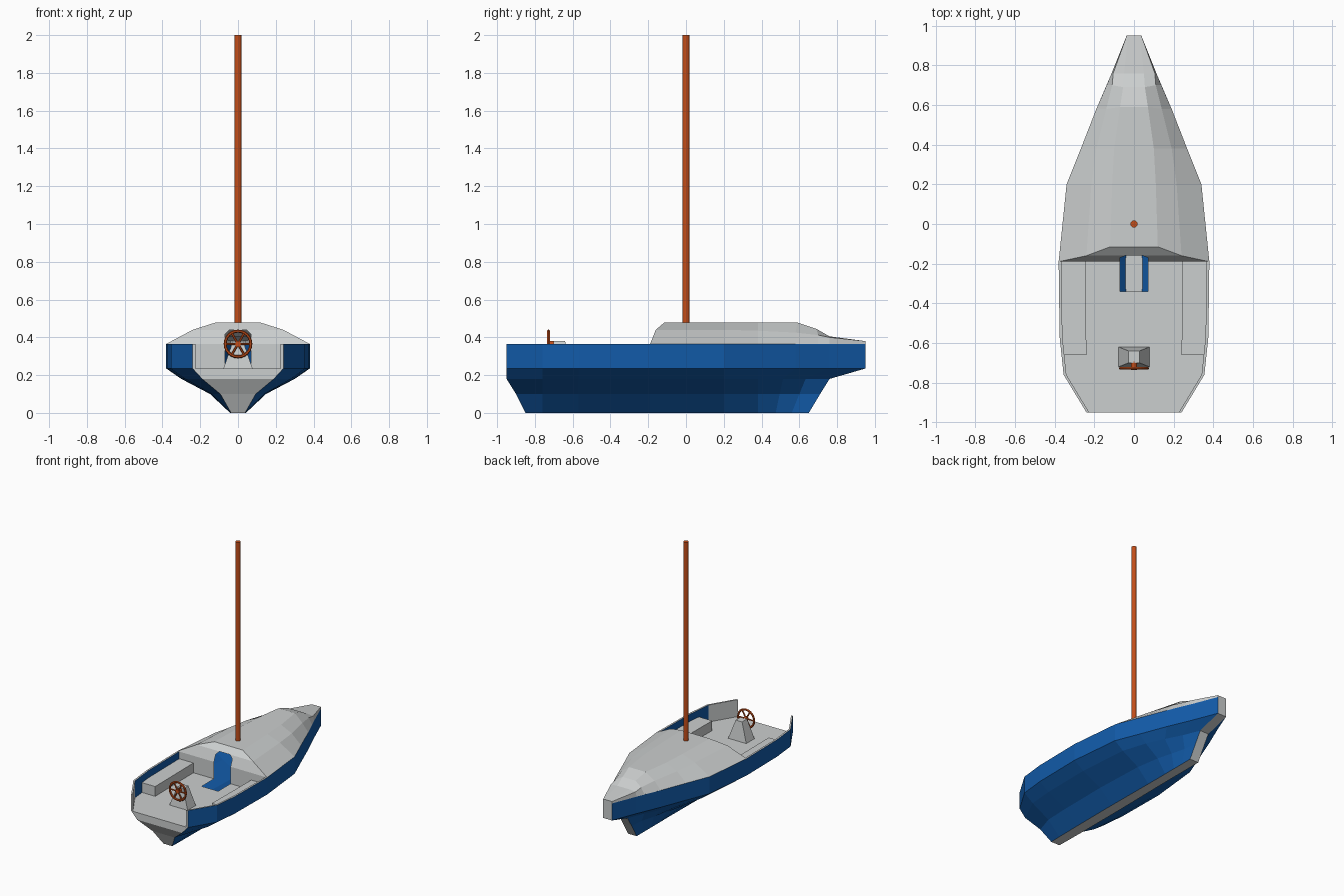
import bpy, bmesh, math
from mathutils import Vector

if "Cube" in bpy.data.objects:
    bpy.data.objects.remove(bpy.data.objects["Cube"])


def material(name, rgb):
    m = bpy.data.materials.new(name)
    m.diffuse_color = (*rgb, 1)
    m.use_nodes = True
    m.node_tree.nodes["Principled BSDF"].inputs["Base Color"].default_value = m.diffuse_color
    return m


GREY = material("light grey", (0.60, 0.62, 0.62))
BLUE = material("hull blue", (0.006, 0.105, 0.40))
RUST = material("rust orange", (0.54, 0.075, 0.01))
FLOOR, RAIL = 0.235, 0.365
# station position along the boat and half width at the rail
STATIONS = [(-.95, .24), (-.76, .355), (-.57, .375), (-.19, .38), (.2, .34),
            (.38, .268), (.58, .19), (.76, .113), (.95, .037)]


def make(name, faces, mats):
    """faces: list of (points, material index)"""
    bm = bmesh.new()
    for pts, mi in faces:
        f = bm.faces.new([bm.verts.new(p) for p in pts])
        f.material_index = mi
    bmesh.ops.remove_doubles(bm, verts=bm.verts, dist=1e-4)
    bmesh.ops.recalc_face_normals(bm, faces=bm.faces)
    me = bpy.data.meshes.new(name)
    bm.to_mesh(me)
    bm.free()
    for m in mats:
        me.materials.append(m)
    ob = bpy.data.objects.new(name, me)
    bpy.context.collection.objects.link(ob)
    return ob


def flip(p):
    return (-p[0], p[1], p[2])


def both(faces):
    return faces + [([flip(p) for p in reversed(pts)], mi) for pts, mi in faces]


def strip(a, b, mi):
    return [([a[i], a[i + 1], b[i + 1], b[i]], mi) for i in range(len(a) - 1)]


# hull shell: blue sides, grey transom, keel and stem strip
# level: height, width factor, sternmost y, bowmost y
LEVELS = [(0, .11, -.85, .65), (.10, .39, -.90, .71), (.18, .79, -.95, .76),
          (FLOOR, 1, -.95, .95), (RAIL, 1, -.95, .95)]


def level_row(z, k, y0, y1):
    row = []
    for y, w in STATIONS:
        if y > .38:
            y = .38 + (y - .38) / .57 * (y1 - .38)
        row.append((max(.037, w * k), max(y, y0), z))
    return row


rows = [level_row(*lv) for lv in LEVELS]
hull = []
for a, b in zip(rows, rows[1:]):
    hull += both(strip(a, b, 0))
    hull.append(([a[-1], b[-1], flip(b[-1]), flip(a[-1])], 1))
    if b[0][2] <= FLOOR:
        hull.append(([a[0], b[0], flip(b[0]), flip(a[0])], 1))
hull += strip(rows[0], [flip(p) for p in rows[0]], 1)
make("hull", hull, [BLUE, GREY])

# bulwark lining around the cockpit: blue inside, grey at the stern and rim
side = STATIONS[:4]
inner = [(w - .014, y) for y, w in side]
low = [(x, y, FLOOR) for x, y in inner]
top = [(x, y, RAIL) for x, y in inner]
rim = [(w, y, RAIL) for y, w in side]
lining = strip(low, top, 0) + strip(top, rim, 1)
lining[0] = (lining[0][0], 1)
lining.append(([low[0], top[0], rim[0], (.24, -.95, FLOOR)], 1))
make("bulwark_lining", both(lining), [BLUE, GREY])

# cockpit floor with the companionway opening
D = .07
ys = side[:3] + [(-.34, .378), side[3]]
edge = [(w, y, FLOOR) for y, w in ys]
mid = [(D, y, FLOOR) for y, w in ys]
floor = both(strip(edge, mid, 0)) + strip(mid[:4], [flip(p) for p in mid[:4]], 0)
make("cockpit_floor", floor, [GREY])

# cabin roof, lofted through sections: base, shoulder, crown
SECTIONS = [((.38, -.19, RAIL), (.24, -.16, .44), (.12, -.115, .478)),
            ((.34, .2, RAIL), (.215, .2, .44), (.11, .2, .478)),
            ((.268, .38, RAIL), (.19, .38, .435), (.10, .38, .478)),
            ((.19, .58, RAIL), (.14, .58, .425), (.07, .59, .478)),
            ((.138, .70, RAIL), (.11, .70, .412), (.055, .69, .445)),
            ((.113, .76, RAIL), (.105, .76, .40), (.05, .76, .405)),
            ((.037, .95, RAIL), (.037, .95, .38), (.03, .95, .38))]
base, shoulder, crown = [list(r) for r in zip(*SECTIONS)]
half = strip(base, shoulder, 0) + strip(shoulder, crown, 0)
# bulkhead beside the doorway, with chamfered upper corners
half += [([(.38, -.19, FLOOR), (D, -.19, FLOOR), (D, -.19, RAIL), base[0]], 0),
         ([base[0], (D, -.19, RAIL), (D, -.16, .44), shoulder[0]], 0),
         ([(D, -.17, .415), (D, -.16, .44), (.045, -.16, .44)], 0)]
cabin = both(half) + strip(crown, [flip(p) for p in crown], 0)
cabin.append(([shoulder[0], crown[0], flip(crown[0]), flip(shoulder[0])], 0))
cabin.append(([base[-1], shoulder[-1], flip(shoulder[-1]), flip(base[-1])], 0))
make("cabin", cabin, [GREY])

# benches along the cockpit sides
BZ = .31
plan = [(.24, -.66), (.354, -.66), (.361, -.57), (.366, -.19), (.245, -.19)]
lo = [(x, y, FLOOR) for x, y in plan]
hi = [(x, y, BZ) for x, y in plan]
bench = strip(lo + lo[:1], hi + hi[:1], 0) + [(hi, 0)]
make("benches", both(bench), [GREY])

# steering pedestal
def ring(x, y0, y1, z):
    return [(-x, y0, z), (x, y0, z), (x, y1, z), (-x, y1, z)]


pb, pt = ring(.077, -.72, -.62, FLOOR), ring(.027, -.70, -.64, .38)
make("wheel_pedestal", strip(pb + pb[:1], pt + pt[:1], 0) + [(pt, 0), (pb[::-1], 0)], [GREY])


def rod(name, a, b, r, sides):
    a, b = Vector(a), Vector(b)
    bpy.ops.mesh.primitive_cylinder_add(vertices=sides, radius=r, depth=(b - a).length,
                                        location=(a + b) / 2)
    ob = bpy.context.object
    ob.rotation_euler = (b - a).to_track_quat('Z', 'Y').to_euler()
    ob.name = name
    ob.data.materials.append(RUST)


# mast
rod("mast", (0, 0, .46), (0, 0, 2), .018, 16)

# steering wheel: rim, hub and six spokes
C = Vector((0, -.728, .365))
bpy.ops.mesh.primitive_torus_add(location=C, rotation=(math.pi / 2, 0, 0), major_radius=.068,
                                 minor_radius=.008, major_segments=24, minor_segments=6)
bpy.context.object.name = "wheel_rim"
bpy.context.object.data.materials.append(RUST)
rod("wheel_hub", C - Vector((0, .008, 0)), C + Vector((0, .035, 0)), .016, 12)
for i in range(6):
    a = math.pi / 3 * i
    rod("wheel_spoke", C, C + Vector((math.cos(a), 0, math.sin(a))) * .066, .006, 6)
